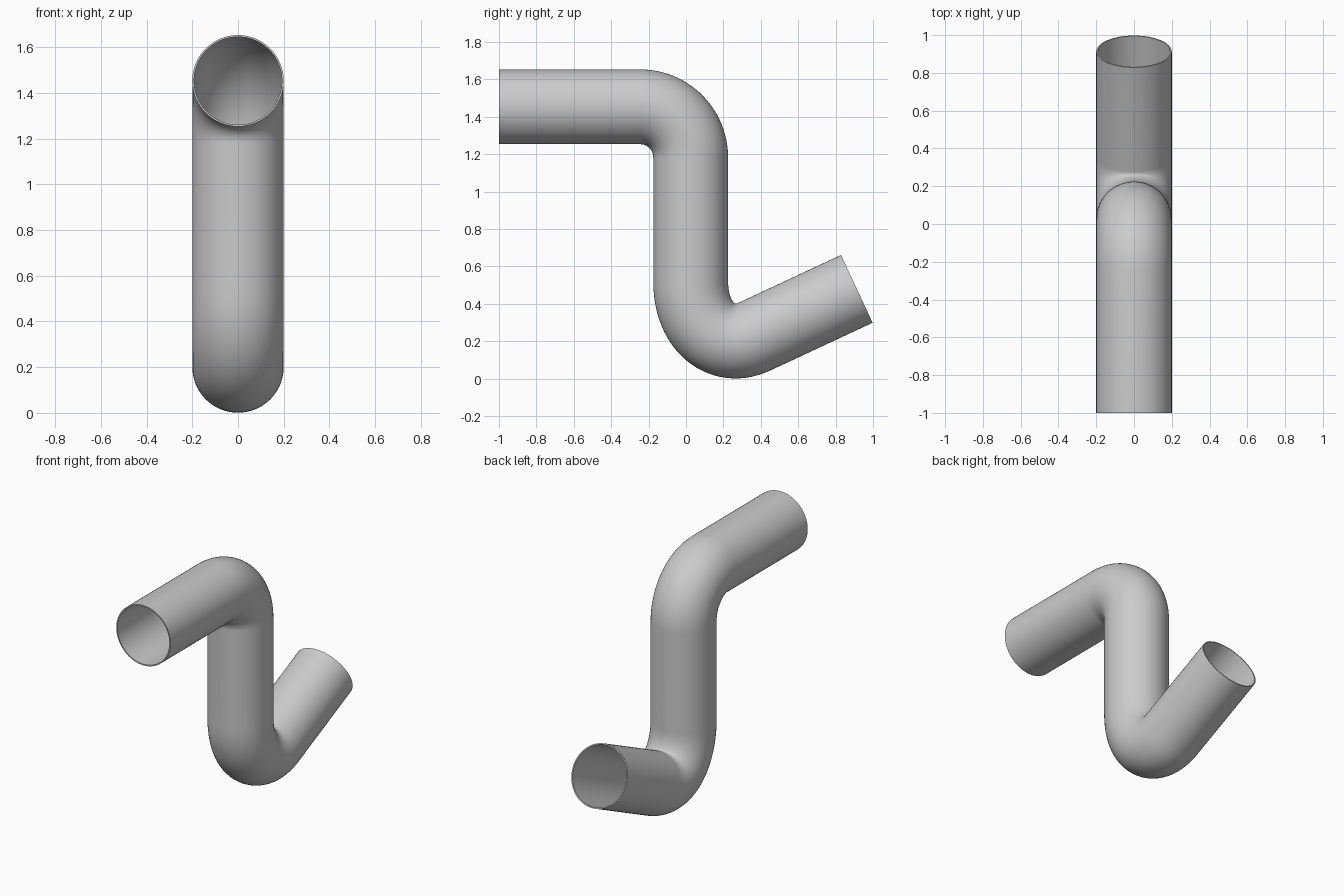
import bpy, bmesh
from math import sin, cos, pi, radians
from mathutils import Vector

if "Cube" in bpy.data.objects:
    bpy.data.objects.remove(bpy.data.objects["Cube"])

R_OUT, WALL, SIDES = 0.2, 0.008, 64
TILT = radians(25)


def bezier(p0, p1, p2, p3, n):
    """Return (point, tangent) pairs along a cubic curve in the YZ plane."""
    p0, p1, p2, p3 = (Vector((0, *p)) for p in (p0, p1, p2, p3))
    out = []
    for i in range(n + 1):
        t = i / n
        u = 1 - t
        p = p0*u**3 + p1*3*t*u*u + p2*3*t*t*u + p3*t**3
        d = (p1 - p0)*u*u + (p2 - p1)*2*t*u + (p3 - p2)*t*t
        out.append((p, d.normalized()))
    return out


# Centre line: top run, upper elbow, riser, lower elbow, tilted outlet
r, cy, cz = 0.27, -0.245, 1.183
path = [(Vector((0, -1, cz + r)), Vector((0, 1, 0)))]
for i in range(25):
    a = pi/2 * (1 - i/24)
    path.append((Vector((0, cy + r*cos(a), cz + r*sin(a))), Vector((0, sin(a), -cos(a)))))
d = Vector((0, cos(TILT), sin(TILT)))
end = Vector((0, 0.365, 0.224))
h = end - d*0.185
path += bezier((0.025, 0.52), (0.025, 0.27), (h.y, h.z), (end.y, end.z), 28)
path.append((end + d*0.605, d))

# Sweep rings along the centre line, outer and inner skins joined at the mouths
bm = bmesh.new()


def skin(radius):
    rings = []
    for p, t in path:
        n = Vector((0, -t.z, t.y))
        rings.append([bm.verts.new(p + Vector((1, 0, 0))*radius*cos(2*pi*k/SIDES)
                                   + n*radius*sin(2*pi*k/SIDES)) for k in range(SIDES)])
    for a, b in zip(rings, rings[1:]):
        bridge(a, b)
    return rings


def bridge(a, b):
    for k in range(SIDES):
        j = (k + 1) % SIDES
        bm.faces.new((a[k], a[j], b[j], b[k]))


outer, inner = skin(R_OUT), skin(R_OUT - WALL)
for e in (0, -1):
    bridge(outer[e], inner[e])
bmesh.ops.recalc_face_normals(bm, faces=bm.faces)

mesh = bpy.data.meshes.new("bent_pipe")
bm.to_mesh(mesh)
bm.free()
pipe = bpy.data.objects.new("bent_pipe", mesh)
bpy.context.collection.objects.link(pipe)
bpy.context.view_layer.objects.active = pipe
pipe.select_set(True)
bpy.ops.object.shade_smooth_by_angle(angle=radians(40))
